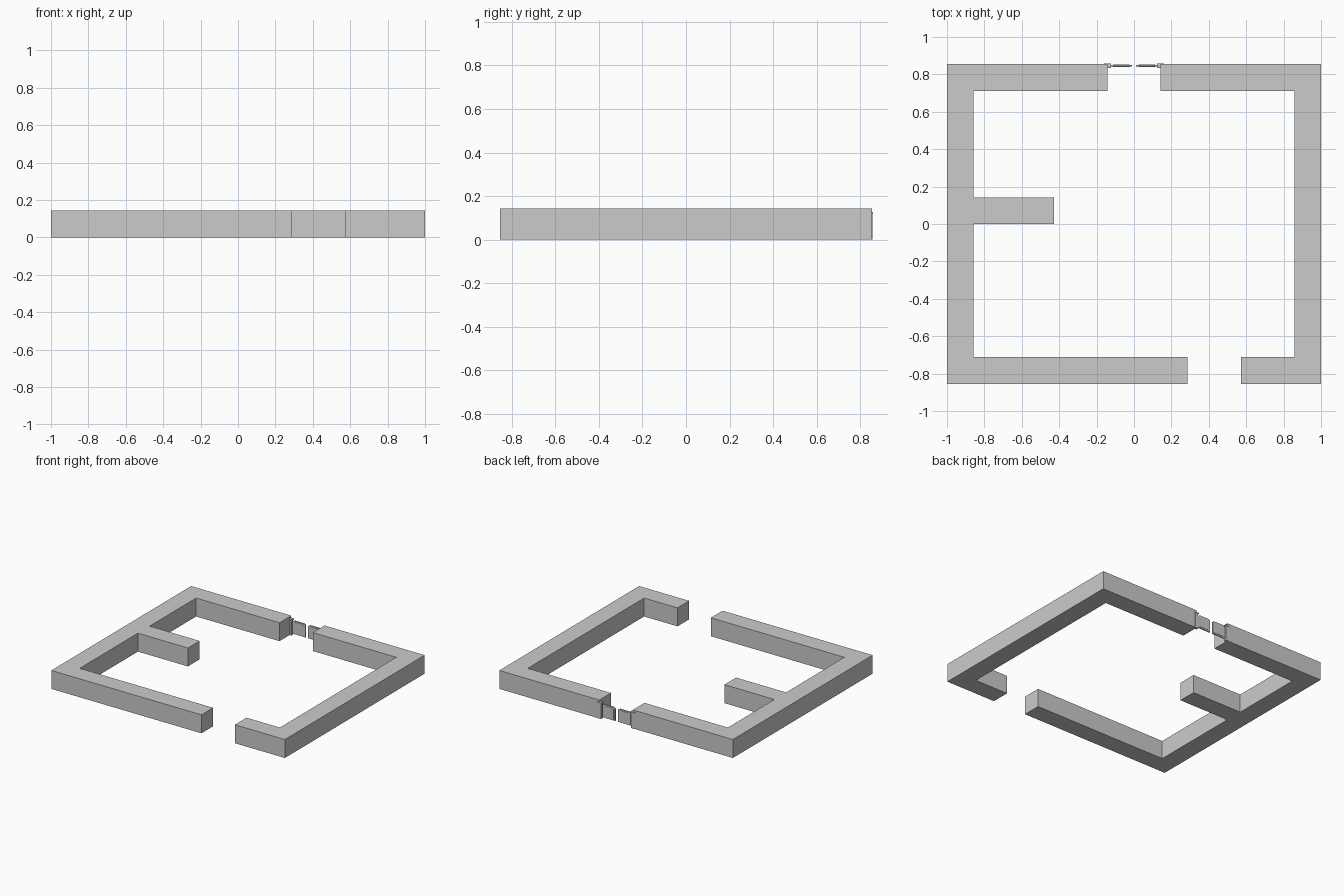
import bpy, bmesh
from mathutils import Matrix, Vector

if "Cube" in bpy.data.objects:
    bpy.data.objects.remove(bpy.data.objects["Cube"])

U = 1 / 7      # wall thickness and grid unit
Y = 0.855      # outer wall face


def prism(bm, pts, vec):
    """Extrude a flat outline along a vector."""
    f = bm.faces.new([bm.verts.new(p) for p in pts])
    r = bmesh.ops.extrude_face_region(bm, geom=[f])
    verts = [v for v in r["geom"] if isinstance(v, bmesh.types.BMVert)]
    bmesh.ops.translate(bm, verts=verts, vec=Vector(vec))


def box(bm, lo, hi):
    size = Vector(hi) - Vector(lo)
    mid = (Vector(hi) + Vector(lo)) / 2
    bmesh.ops.create_cube(bm, size=1, matrix=Matrix.Translation(mid) @ Matrix.Diagonal((*size, 1)))


def finish(bm, name):
    bmesh.ops.recalc_face_normals(bm, faces=bm.faces)
    me = bpy.data.meshes.new(name)
    bm.to_mesh(me)
    bm.free()
    ob = bpy.data.objects.new(name, me)
    bpy.context.collection.objects.link(ob)
    return ob


def wall(name, outline):
    bm = bmesh.new()
    prism(bm, [(x, y, 0) for x, y in outline], (0, 0, U))
    finish(bm, name)


# Walls: left side with inner stub, and right side
I = Y - U
wall("left_wall", [(2 * U, -Y), (2 * U, -I), (-6 * U, -I), (-6 * U, 0), (-3 * U, 0), (-3 * U, U),
                   (-6 * U, U), (-6 * U, I), (-U, I), (-U, Y), (-1, Y), (-1, -Y)])
wall("right_wall", [(4 * U, -Y), (1, -Y), (1, Y), (U, Y), (U, I), (6 * U, I), (6 * U, -I), (4 * U, -I)])


def mirror(ob):
    ob.modifiers.new("mirror", "MIRROR").use_axis[0] = True


# Gate posts with wider caps
bm = bmesh.new()
box(bm, (0.128, 0.837, 0), (0.155, 0.857, 0.118))
box(bm, (0.122, 0.833, 0.118), (0.160, 0.859, 0.126))
mirror(finish(bm, "gate_posts"))

# Swinging gate leaves with sloped shoulders and a raised panel
bm = bmesh.new()
leaf = [(0.012, 0.014), (0.122, 0.014), (0.122, 0.108), (0.108, 0.117), (0.026, 0.117), (0.012, 0.108)]
prism(bm, [(x, 0.842, z) for x, z in leaf], (0, 0.008, 0))
cx, cz = 0.067, 0.066
inner = [(cx + (x - cx) * 0.8, cz + (z - cz) * 0.8) for x, z in leaf]
prism(bm, [(x, 0.840, z) for x, z in inner], (0, 0.012, 0))
mirror(finish(bm, "gate_leaves"))
